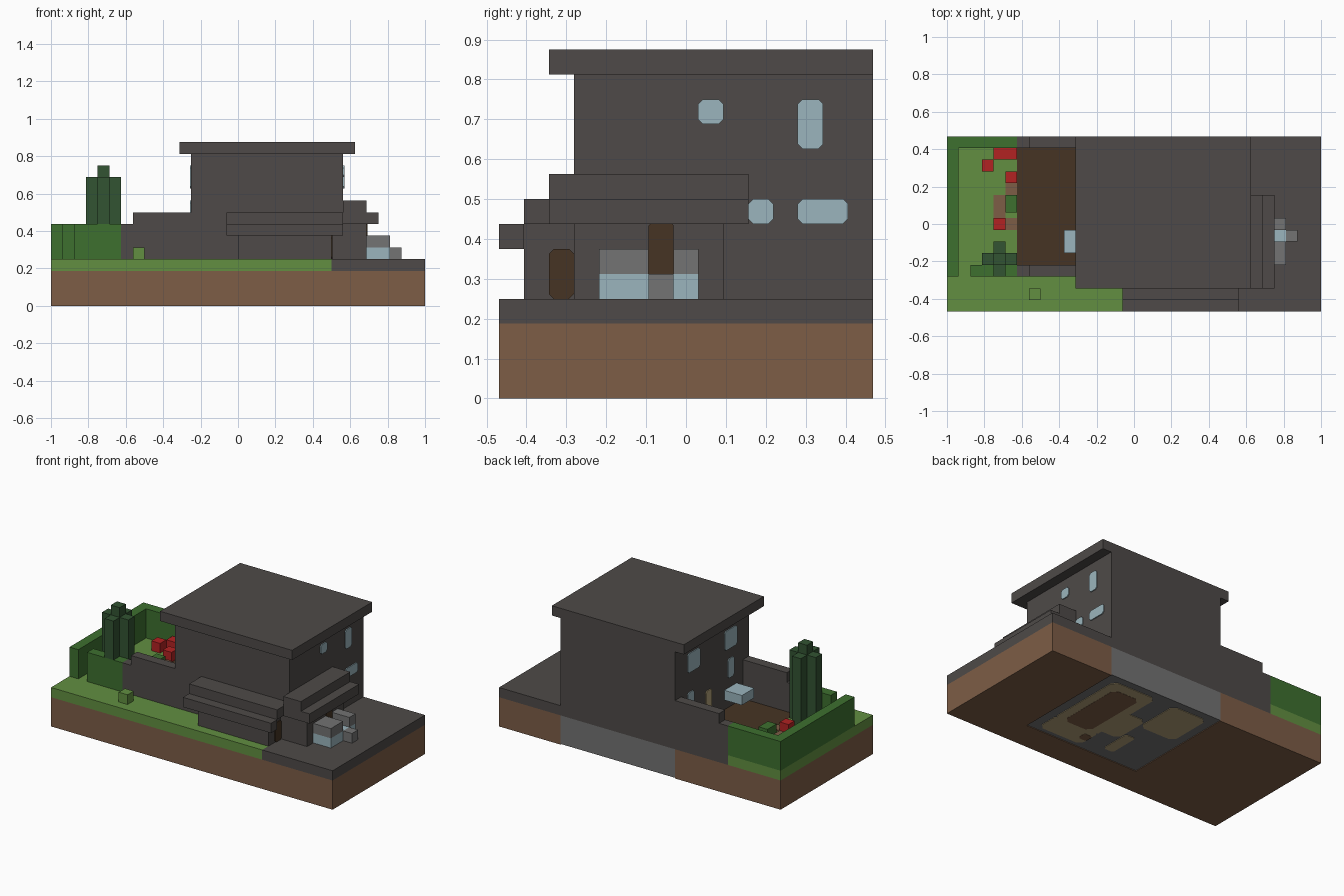
import bpy, bmesh
from mathutils import Vector

if "Cube" in bpy.data.objects:
    bpy.data.objects.remove(bpy.data.objects["Cube"])

U = 1 / 16  # block size


def colour(name, r, g, b):
    def lin(c):
        c /= 255
        return c / 12.92 if c < 0.04045 else ((c + 0.055) / 1.055) ** 2.4
    m = bpy.data.materials.new(name)
    m.use_nodes = True
    rgba = (lin(r), lin(g), lin(b), 1)
    m.diffuse_color = rgba
    m.node_tree.nodes["Principled BSDF"].inputs["Base Color"].default_value = rgba
    return m


GREY = colour("dark_grey_wall", 78, 74, 72)
SOIL = colour("brown_soil", 125, 93, 70)
GRASS = colour("grass_green", 98, 143, 65)
HEDGE = colour("hedge_green", 61, 112, 47)
TREE = colour("dark_tree_green", 50, 83, 50)
RED = colour("flower_red", 178, 34, 34)
GLASS = colour("pale_blue_glass", 155, 181, 189)
WOOD = colour("dark_wood", 70, 52, 35)
STONE = colour("stone_grey", 115, 115, 115)
FLOOR = colour("khaki_floor", 178, 160, 120)


def finish(name, bm, mat):
    bmesh.ops.recalc_face_normals(bm, faces=bm.faces)
    me = bpy.data.meshes.new(name)
    bm.to_mesh(me)
    bm.free()
    me.materials.append(mat)
    ob = bpy.data.objects.new(name, me)
    bpy.context.collection.objects.link(ob)
    return ob


def blocks(name, mat, *boxes):
    """Boxes given in block counts: (x0, x1, y0, y1, z0, z1)."""
    bm = bmesh.new()
    for x0, x1, y0, y1, z0, z1 in boxes:
        lo = Vector((x0 - 16, y0 - 7.5, z0)) * U
        hi = Vector((x1 - 16, y1 - 7.5, z1)) * U
        for v in bmesh.ops.create_cube(bm, size=1)["verts"]:
            v.co = (lo + hi) / 2 + v.co * (hi - lo)
    return finish(name, bm, mat)


def plate(name, mat, axis, at, depth, a0, a1, b0, b1, cut=0.012):
    """Thin plate with clipped corners, facing along x or z."""
    bm = bmesh.new()
    pts = [(a0 + cut, b0), (a1 - cut, b0), (a1, b0 + cut), (a1, b1 - cut),
           (a1 - cut, b1), (a0 + cut, b1), (a0, b1 - cut), (a0, b0 + cut)]
    place = (lambda a, b: (at, a, b)) if axis == "x" else (lambda a, b: (a, b, at))
    face = bm.faces.new([bm.verts.new(place(a, b)) for a, b in pts])
    grown = bmesh.ops.extrude_face_region(bm, geom=[face])["geom"]
    move = (depth, 0, 0) if axis == "x" else (0, 0, depth)
    bmesh.ops.translate(bm, vec=move, verts=[g for g in grown if isinstance(g, bmesh.types.BMVert)])
    return finish(name, bm, mat)


# Ground: soil around a stone basement, then grass, terrace and driveway
blocks("soil", SOIL, (0, 32, 0, 3, 0, 3), (0, 12, 3, 15, 0, 3), (25, 32, 3, 15, 0, 3))
blocks("basement", STONE, (12, 25, 3, 15, 0.07, 3))
blocks("lawn", GRASS, (0, 24, 0, 3, 3, 4), (0, 6, 3, 15, 3, 4))
blocks("driveway", GREY, (24, 32, 0, 3, 3, 4), (25, 32, 3, 15, 3, 4))
blocks("deck", WOOD, (6, 12, 4, 14, 3, 4))

# Basement floors seen from underneath
plate("main_room_floor", FLOOR, "z", 0.001, 0.004, 0.19, 0.5, -0.12, 0.42, 0.03)
plate("front_room_floor", FLOOR, "z", 0.0015, 0.003, 0.19, 0.5, -0.25, -0.08, 0.03)
plate("side_room_floor", FLOOR, "z", 0.001, 0.004, -0.19, 0.06, 0.12, 0.42, 0.03)
plate("hall_floor", FLOOR, "z", 0.001, 0.004, 0.07, 0.22, -0.06, 0.19, 0.03)
plate("closet_floor", FLOOR, "z", 0.001, 0.004, -0.01, 0.06, -0.2, 0.0)
plate("carpet", SOIL, "z", 0, 0.003, 0.25, 0.44, -0.1, 0.35, 0.03)
plate("door_mat", SOIL, "z", 0, 0.003, 0.19, 0.25, -0.2, -0.14)

# House body and flat overhanging roof
blocks("house", GREY, (12, 25, 3, 15, 3, 13))
blocks("roof", GREY, (11, 26, 2, 15, 13, 14))

# Stepped terrace walls at front and back
for name, y in (("terrace_wall_front", 3), ("terrace_wall_back", 14)):
    blocks(name, GREY, (6, 7, y, y + 1, 3, 7), (7, 12, y, y + 1, 3, 8))

# Front extension and its stepped canopy
blocks("front_extension", GREY, (16, 24, 1, 3, 4, 7))
blocks("front_canopy", GREY, (15, 25, 0, 1, 6, 7), (15, 25, 1, 3, 7, 8))
plate("front_door", WOOD, "x", 0.5, 0.006, -0.344, -0.281, 0.25, 0.375)

# Side extension and its stepped canopy
blocks("side_extension", GREY, (25, 27, 3, 9, 4, 7))
blocks("side_canopy", GREY, (25, 28, 2, 10, 7, 8), (25, 27, 2, 10, 8, 9))
plate("side_door", WOOD, "x", 0.6875, 0.006, -0.094, -0.031, 0.25, 0.4375, 0.004)

# Windows on both end walls
for i, (y0, y1, z0, z1) in enumerate([(0.03, 0.094, 0.688, 0.75), (0.28, 0.344, 0.626, 0.75),
                                      (0.28, 0.406, 0.438, 0.5), (0.156, 0.219, 0.438, 0.5)]):
    plate(f"left_window_{i + 1}", GLASS, "x", 0.5625, 0.006, y0, y1, z0, z1)
for i, (y0, y1, z0, z1) in enumerate([(0.22, 0.344, 0.626, 0.75), (-0.156, -0.031, 0.626, 0.75),
                                      (0.28, 0.344, 0.375, 0.5), (-0.125, -0.063, 0.438, 0.562)]):
    plate(f"right_window_{i + 1}", GLASS, "x", -0.25, -0.006, y0, y1, z0, z1)
plate("terrace_door", FLOOR, "x", -0.25, -0.006, 0.1, 0.16, 0.25, 0.44)

# Terrace table
blocks("table", GLASS, (10, 12, 5, 7, 5, 6))

# Planter group by the side door
blocks("planter_glass", GLASS, (27, 29, 4, 8, 4, 5))
blocks("planter_stone", STONE, (27, 29, 4, 6, 5, 6), (27, 29, 7, 8, 5, 6), (29, 30, 6, 7, 4, 5))

# Garden: hedges, tall tree, shrub, flower beds
blocks("hedge", HEDGE, (0, 1, 3, 15, 4, 7), (1, 6, 14, 15, 4, 7), (2, 6, 3, 4, 4, 7))
blocks("tree", TREE, (4, 5, 4, 5, 4, 12), (3, 4, 4, 5, 4, 11), (5, 6, 4, 5, 4, 11),
       (4, 5, 5, 6, 4, 11), (4, 5, 3, 4, 7, 11))
blocks("shrub", GRASS, (7, 8, 1, 2, 4, 5))
blocks("flowers", RED, (4, 6, 13, 14, 4, 5), (3, 4, 12, 13, 4, 5),
       (5, 6, 11, 12, 4, 5), (4, 5, 7, 8, 4, 5))
blocks("flower_soil", SOIL, (5, 6, 10, 11, 4, 4.12), (4, 5, 8, 10, 4, 4.12), (5, 6, 7, 8, 4, 4.12))
blocks("flower_leaves", HEDGE, (5, 6, 8.5, 10, 4, 5))
